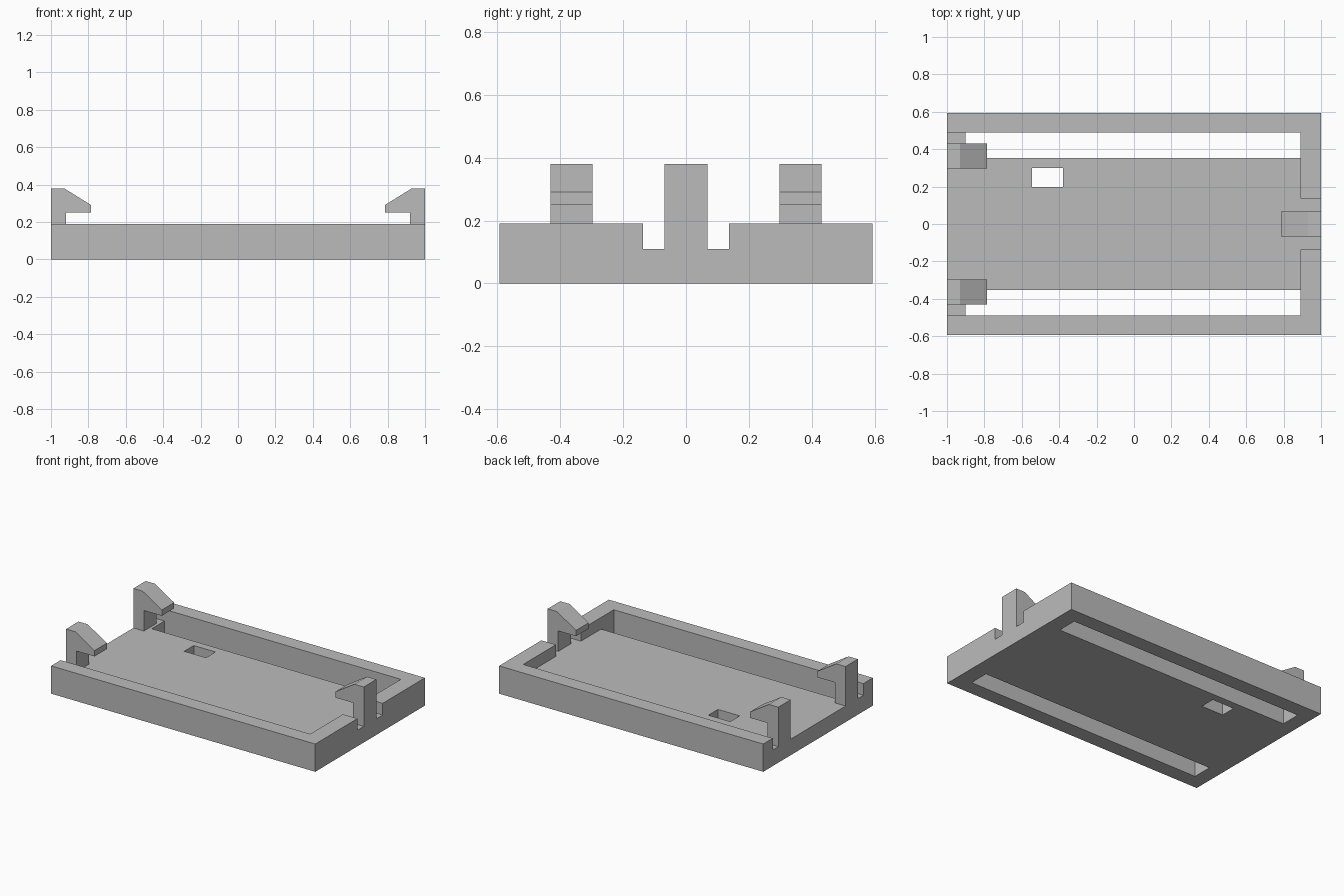
import bpy
import bmesh

cube = bpy.data.objects.get("Cube")
if cube:
    bpy.data.objects.remove(cube, do_unlink=True)

grey = bpy.data.materials.new("plain grey")
grey.use_nodes = True
colour = (0.5, 0.5, 0.5, 1)
grey.diffuse_color = colour
grey.node_tree.nodes["Principled BSDF"].inputs["Base Color"].default_value = colour

HALF_Y = 0.593     # half the tray width
RIM = 0.19         # top of the rails
FLOOR = 0.11       # top of the floor
INNER_Y = 0.49     # inner face of the long rails
INNER_X = 0.89     # inner face of the end wall


def prism(name, profile, y0, y1):
    """Extrude an x-z profile from y0 to y1."""
    bm = bmesh.new()
    face = bm.faces.new([bm.verts.new((x, y0, z)) for x, z in profile])
    result = bmesh.ops.extrude_face_region(bm, geom=[face])
    for v in result["geom"]:
        if isinstance(v, bmesh.types.BMVert):
            v.co.y = y1
    bmesh.ops.recalc_face_normals(bm, faces=bm.faces[:])
    mesh = bpy.data.meshes.new(name)
    bm.to_mesh(mesh)
    bm.free()
    mesh.materials.append(grey)
    obj = bpy.data.objects.new(name, mesh)
    bpy.context.collection.objects.link(obj)
    return obj


def box(name, x0, x1, y0, y1, z0, z1):
    return prism(name, [(x0, z0), (x1, z0), (x1, z1), (x0, z1)], y0, y1)


# Tray block with its openings cut out
tray = box("tray", -1, 1, -HALF_Y, HALF_Y, 0, RIM)
cutters = [
    box("cavity_cutter", -1.2, INNER_X, -INNER_Y, INNER_Y, FLOOR, 0.4),
    box("clip_gap_cutter", 0.7, 1.2, -0.136, 0.136, FLOOR, 0.4),
    box("back_slot_cutter", -0.9, INNER_X, 0.353, INNER_Y, -0.2, 0.15),
    box("front_slot_cutter", -0.9, INNER_X, -INNER_Y, -0.353, -0.2, 0.15),
    box("window_cutter", -0.545, -0.38, 0.197, 0.3, -0.2, 0.3),
]
for cutter in cutters:
    cutter.hide_render = True
    cut = tray.modifiers.new(cutter.name, "BOOLEAN")
    cut.operation = "DIFFERENCE"
    cut.solver = "EXACT"
    cut.object = cutter

# Bake the cuts and drop the cutters
bpy.context.view_layer.update()
graph = bpy.context.evaluated_depsgraph_get()
baked = bpy.data.meshes.new_from_object(tray.evaluated_get(graph))
tray.modifiers.clear()
tray.data = baked
for cutter in cutters:
    bpy.data.objects.remove(cutter, do_unlink=True)

# Snap hooks: upright stem with a sloped lip pointing inward
hook = [(1, FLOOR), (1, 0.38), (0.93, 0.38), (0.785, 0.29),
        (0.785, 0.25), (0.92, 0.25), (0.92, FLOOR)]
mirrored = [(-x, z) for x, z in hook]
prism("left_hook", hook, -0.068, 0.068)
prism("right_back_hook", mirrored, 0.297, 0.43)
prism("right_front_hook", mirrored, -0.43, -0.297)
